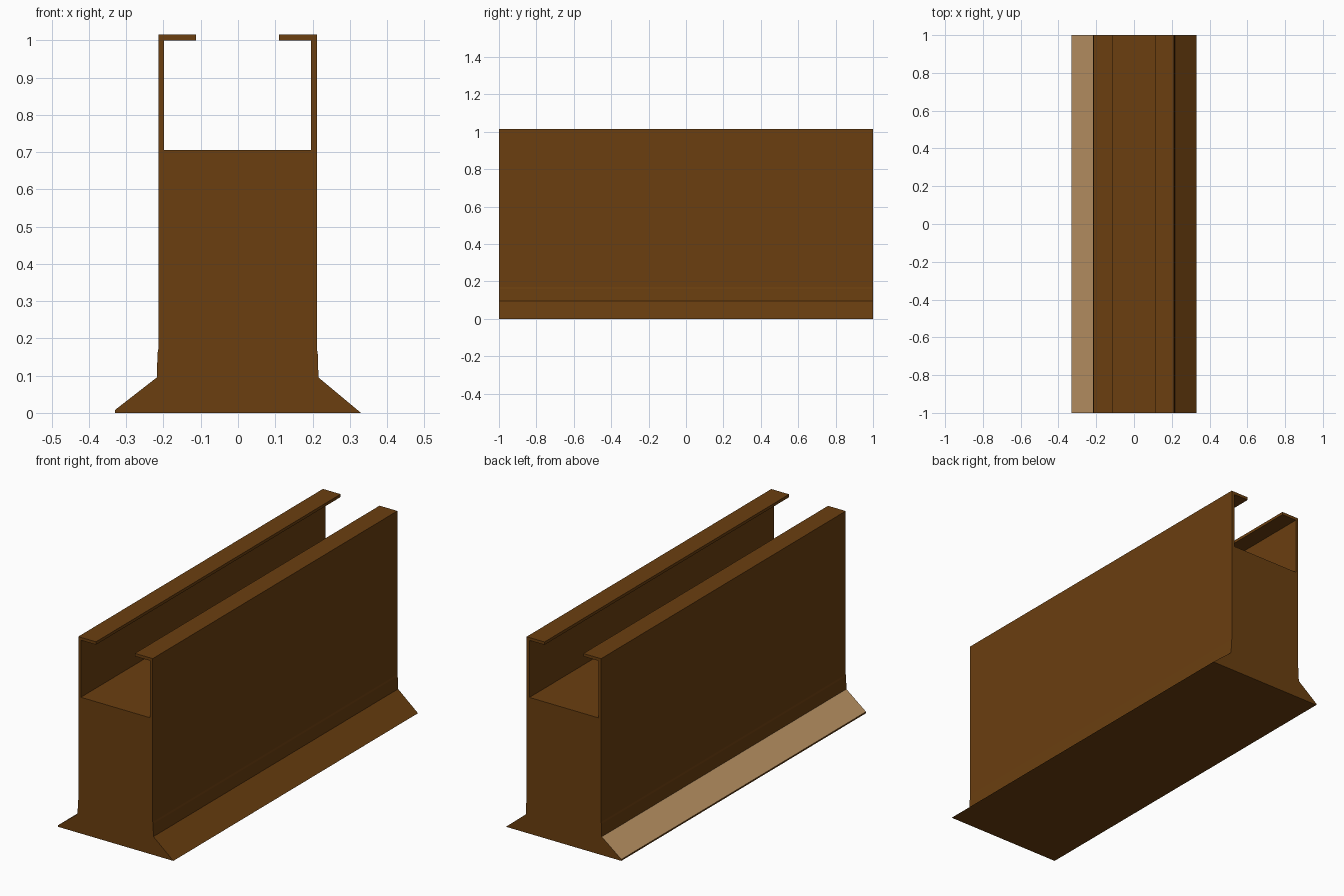
import bpy
import bmesh

if "Cube" in bpy.data.objects:
    bpy.data.objects.remove(bpy.data.objects["Cube"])


def material(name, colour):
    m = bpy.data.materials.new(name)
    m.diffuse_color = (*colour, 1.0)
    m.use_nodes = True
    m.node_tree.nodes["Principled BSDF"].inputs["Base Color"].default_value = m.diffuse_color
    return m


brown = material("dark_brown", (0.145, 0.049, 0.005))
tan = material("light_tan", (0.51, 0.30, 0.13))

# Cross-section in x and z: flared foot, solid body, open channel with inward lips
profile = [
    (-0.33, 0.0), (0.33, 0.0),
    (0.216, 0.095), (0.214, 0.16), (0.212, 0.17),
    (0.212, 1.015), (0.11, 1.015), (0.11, 1.0), (0.196, 1.0),
    (0.196, 0.705), (-0.199, 0.705),
    (-0.199, 1.0), (-0.113, 1.0), (-0.113, 1.015), (-0.214, 1.015),
    (-0.214, 0.17), (-0.216, 0.16), (-0.218, 0.095),
    (-0.33, 0.008),
]

# Extrude the section along the full length
bm = bmesh.new()
end = bm.faces.new([bm.verts.new((x, -1.0, z)) for x, z in profile])
extruded = bmesh.ops.extrude_face_region(bm, geom=[end])
moved = [v for v in extruded["geom"] if isinstance(v, bmesh.types.BMVert)]
bmesh.ops.translate(bm, vec=(0, 2.0, 0), verts=moved)
bmesh.ops.recalc_face_normals(bm, faces=bm.faces)

# The left sloped skirt is tan, everything else is brown
for f in bm.faces:
    f.material_index = int(f.normal.x < -0.3 and f.normal.z > 0.3)

mesh = bpy.data.meshes.new("channel_rail")
bm.to_mesh(mesh)
bm.free()
mesh.materials.append(brown)
mesh.materials.append(tan)
rail = bpy.data.objects.new("channel_rail", mesh)
bpy.context.collection.objects.link(rail)
